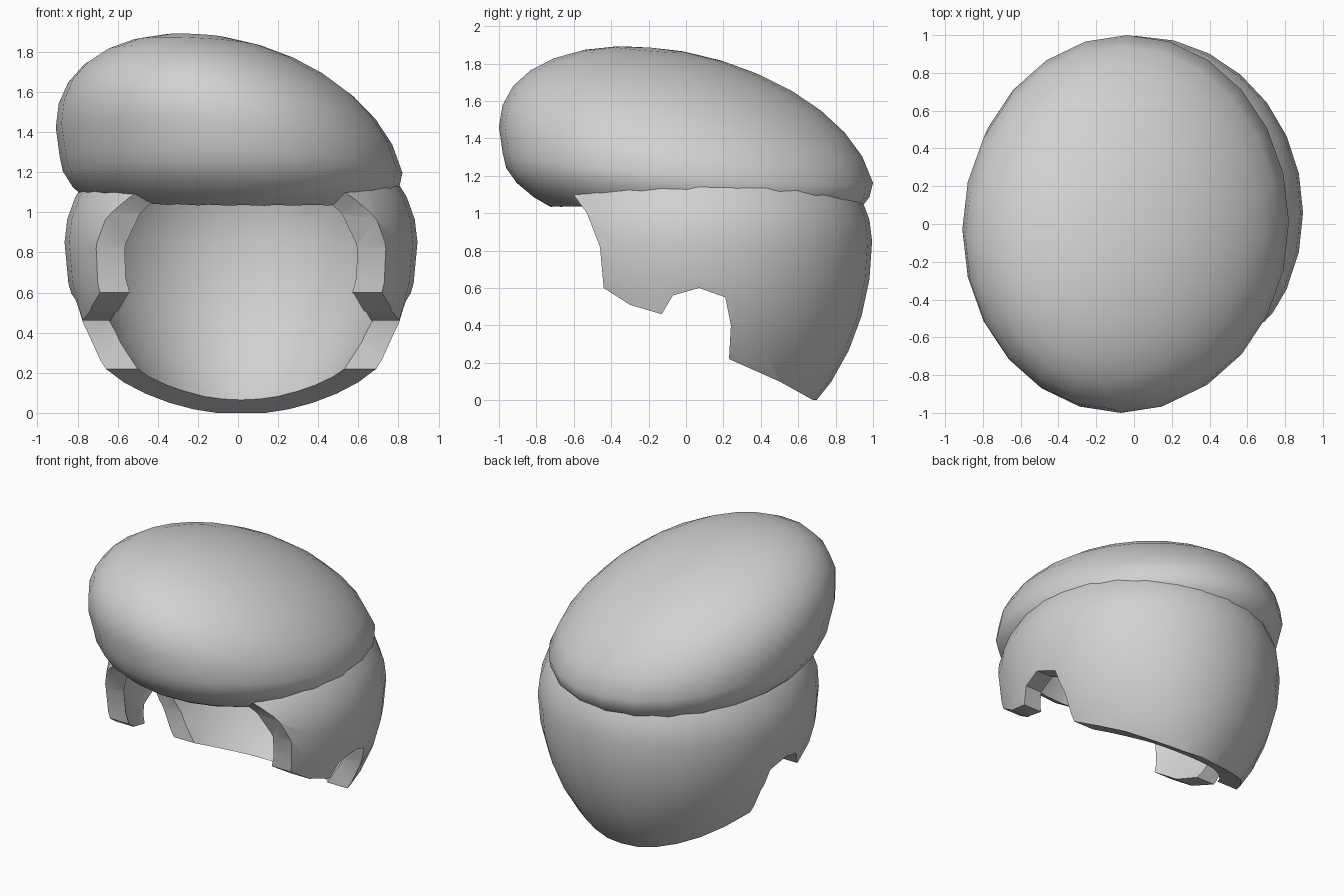
import bpy, bmesh
from math import sin, cos, pi, radians

old = bpy.data.objects.get("Cube")
if old:
    bpy.data.objects.remove(old, do_unlink=True)

GREY = (0.64, 0.64, 0.64, 1.0)
grey = bpy.data.materials.new("plain grey")
grey.use_nodes = True
grey.diffuse_color = GREY
grey.node_tree.nodes["Principled BSDF"].inputs["Base Color"].default_value = GREY


def add_object(name, bm):
    bmesh.ops.recalc_face_normals(bm, faces=bm.faces)
    mesh = bpy.data.meshes.new(name)
    bm.to_mesh(mesh)
    bm.free()
    mesh.materials.append(grey)
    obj = bpy.data.objects.new(name, mesh)
    bpy.context.collection.objects.link(obj)
    return obj


def activate(obj):
    bpy.ops.object.select_all(action='DESELECT')
    obj.select_set(True)
    bpy.context.view_layer.objects.active = obj


def smooth(obj, angle):
    activate(obj)
    bpy.ops.object.shade_smooth_by_angle(angle=radians(angle))


def head_shape(name, inset, crown_height):
    """Egg-shaped ball, taller below its widest ring and narrowing to the neck."""
    bm = bmesh.new()
    bmesh.ops.create_uvsphere(bm, u_segments=28, v_segments=18, radius=1)
    for v in bm.verts:
        x, y, z = v.co
        height = crown_height if z > 0 else 1.17 - 1.4 * inset
        taper = 1 - 0.22 * min(z, 0) ** 2
        v.co = (0.015 + x * taper * (0.88 - inset),
                0.06 + y * (0.935 - inset),
                0.85 + z * height)
    return add_object(name, bm)


def head_space(name):
    return head_shape(name, 0.12, 0.78)


def side_prism(name, profile, half_width):
    """Side outline (y, z) extruded across x."""
    bm = bmesh.new()
    face = bm.faces.new([bm.verts.new((-half_width, y, z)) for y, z in profile])
    moved = bmesh.ops.extrude_face_region(bm, geom=[face])["geom"]
    verts = [g for g in moved if isinstance(g, bmesh.types.BMVert)]
    bmesh.ops.translate(bm, verts=verts, vec=(2 * half_width, 0, 0))
    return add_object(name, bm)


def cut(obj, cutter, operation):
    mod = obj.modifiers.new(operation, 'BOOLEAN')
    mod.operation = operation
    mod.solver = 'EXACT'
    mod.object = cutter
    activate(obj)
    bpy.ops.object.modifier_apply(modifier=mod.name)
    bpy.data.objects.remove(cutter, do_unlink=True)


# Hair: open-topped band trimmed to locks, ear notches and a sloping nape
hair = head_shape("hair", 0, 0.66)
cut(hair, head_space("hair_hollow"), 'DIFFERENCE')
outline = [
    (-0.66, 2), (-0.66, 1.18), (-0.53, 1.0), (-0.46, 0.82), (-0.44, 0.6),
    (-0.3, 0.51), (-0.13, 0.46), (-0.07, 0.56), (0.07, 0.6), (0.21, 0.55),
    (0.24, 0.4), (0.23, 0.22), (0.5, 0.1), (0.68, 0), (1.2, 0), (1.2, 2),
]
cut(hair, side_prism("hair_outline", outline, 1.2), 'INTERSECT')
smooth(hair, 35)

# Beret: tilted soft disc, crown leaning to the front and one side
SEGMENTS, RINGS = 24, 16
bm = bmesh.new()
rings = []
for i in range(1, RINGS):
    t = -pi / 2 + pi * i / RINGS
    lean = max(sin(t), 0)
    ring = []
    for j in range(SEGMENTS):
        a = 2 * pi * j / SEGMENTS
        x = -0.035 + 0.855 * cos(t) * cos(a) - 0.18 * lean
        y = 0.01 + 0.99 * cos(t) * sin(a) - 0.2 * lean
        rise = 0.62 * lean ** 0.93 if t > 0 else 0.4 * sin(t)
        z = 1.24 - 0.05 * x - 0.08 * y + rise
        ring.append(bm.verts.new((x, y, z)))
    rings.append(ring)
for low, high in zip(rings, rings[1:]):
    for j in range(SEGMENTS):
        k = (j + 1) % SEGMENTS
        bm.faces.new((low[j], low[k], high[k], high[j]))
bm.faces.new(rings[0])
crown = bm.verts.new((-0.215, -0.19, 1.885))
for j in range(SEGMENTS):
    bm.faces.new((rings[-1][j], rings[-1][(j + 1) % SEGMENTS], crown))
beret = add_object("beret", bm)

# Head space carved out of the underside of the beret
cut(beret, head_space("beret_hollow"), 'DIFFERENCE')
smooth(beret, 50)
